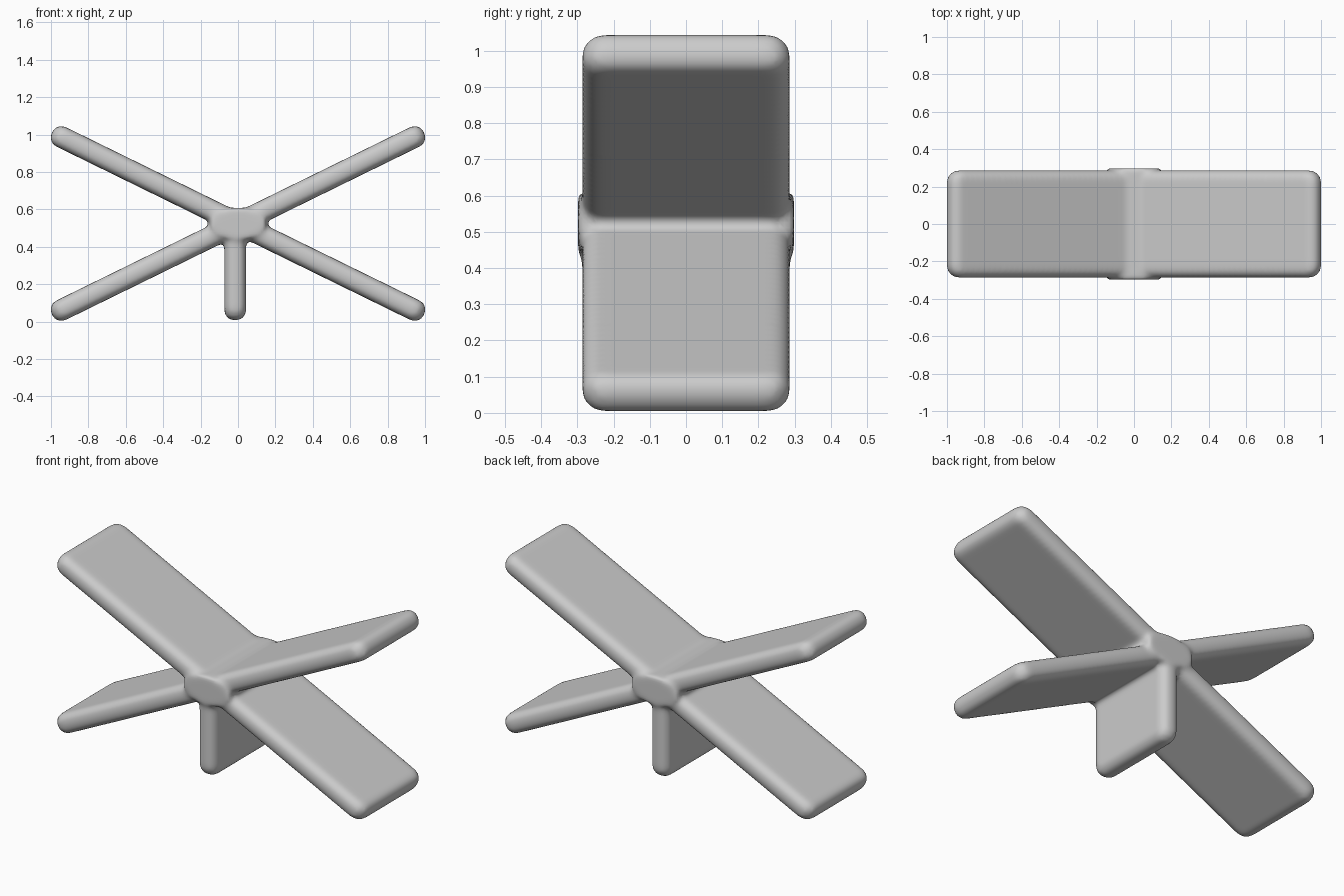
import bpy, bmesh
from math import radians
from mathutils import Matrix, Vector

cube = bpy.data.objects.get("Cube")
if cube:
    bpy.data.objects.remove(cube, do_unlink=True)

grey = bpy.data.materials.new("light_grey")
grey.use_nodes = True
grey.diffuse_color = (0.6, 0.6, 0.6, 1)
grey.node_tree.nodes["Principled BSDF"].inputs["Base Color"].default_value = (0.6, 0.6, 0.6, 1)

CENTRE_Z = 0.524
WIDTH = 0.575
THICK = 0.115


def add_slab(target, length, matrix):
    """Add a flat plate with rounded corners and softened rims."""
    bm = bmesh.new()
    bmesh.ops.create_cube(bm, size=1)
    bmesh.ops.scale(bm, vec=(length, WIDTH, THICK), verts=bm.verts)
    # Round the four plan corners
    corners = [e for e in bm.edges
               if abs((e.verts[0].co - e.verts[1].co).z) > THICK / 2]
    bmesh.ops.bevel(bm, geom=corners, offset=0.065, segments=5,
                    profile=0.5, affect='EDGES')
    # Round both rims into a soft edge
    rims = [e for e in bm.edges
            if abs(e.verts[0].co.z - e.verts[1].co.z) < 1e-5]
    bmesh.ops.bevel(bm, geom=rims, offset=0.05, segments=5,
                    profile=0.5, affect='EDGES')
    bm.transform(matrix)
    part = bpy.data.meshes.new("part")
    bm.to_mesh(part)
    bm.free()
    target.from_mesh(part)
    bpy.data.meshes.remove(part)


body = bmesh.new()
centre = Matrix.Translation((0, 0, CENTRE_Z))

# Two crossed blades
for tilt in (26.1, -26.1):
    add_slab(body, 2.215, centre @ Matrix.Rotation(radians(tilt), 4, 'Y'))

# Upright leg below the crossing
add_slab(body, 0.5, Matrix.Translation((-0.015, 0, 0.257)) @ Matrix.Rotation(radians(90), 4, 'Y'))

# Hub: swollen lens filling the crossing
hub = bmesh.ops.create_cone(body, cap_ends=True, segments=32, radius1=1, radius2=1, depth=2)
bmesh.ops.transform(body, verts=hub["verts"],
                    matrix=centre @ Matrix.Diagonal((0.15, 0.298, 0.085, 1))
                    @ Matrix.Rotation(radians(90), 4, 'X'))

mesh = bpy.data.meshes.new("crossed_blades")
body.to_mesh(mesh)
body.free()
mesh.materials.append(grey)
obj = bpy.data.objects.new("crossed_blades", mesh)
bpy.context.collection.objects.link(obj)

# Fuse the parts and blend the joints
fuse = obj.modifiers.new("fuse", 'REMESH')
fuse.mode = 'VOXEL'
fuse.voxel_size = 0.014
fuse.use_smooth_shade = True
blend = obj.modifiers.new("blend", 'SMOOTH')
blend.factor = 0.5
blend.iterations = 8
